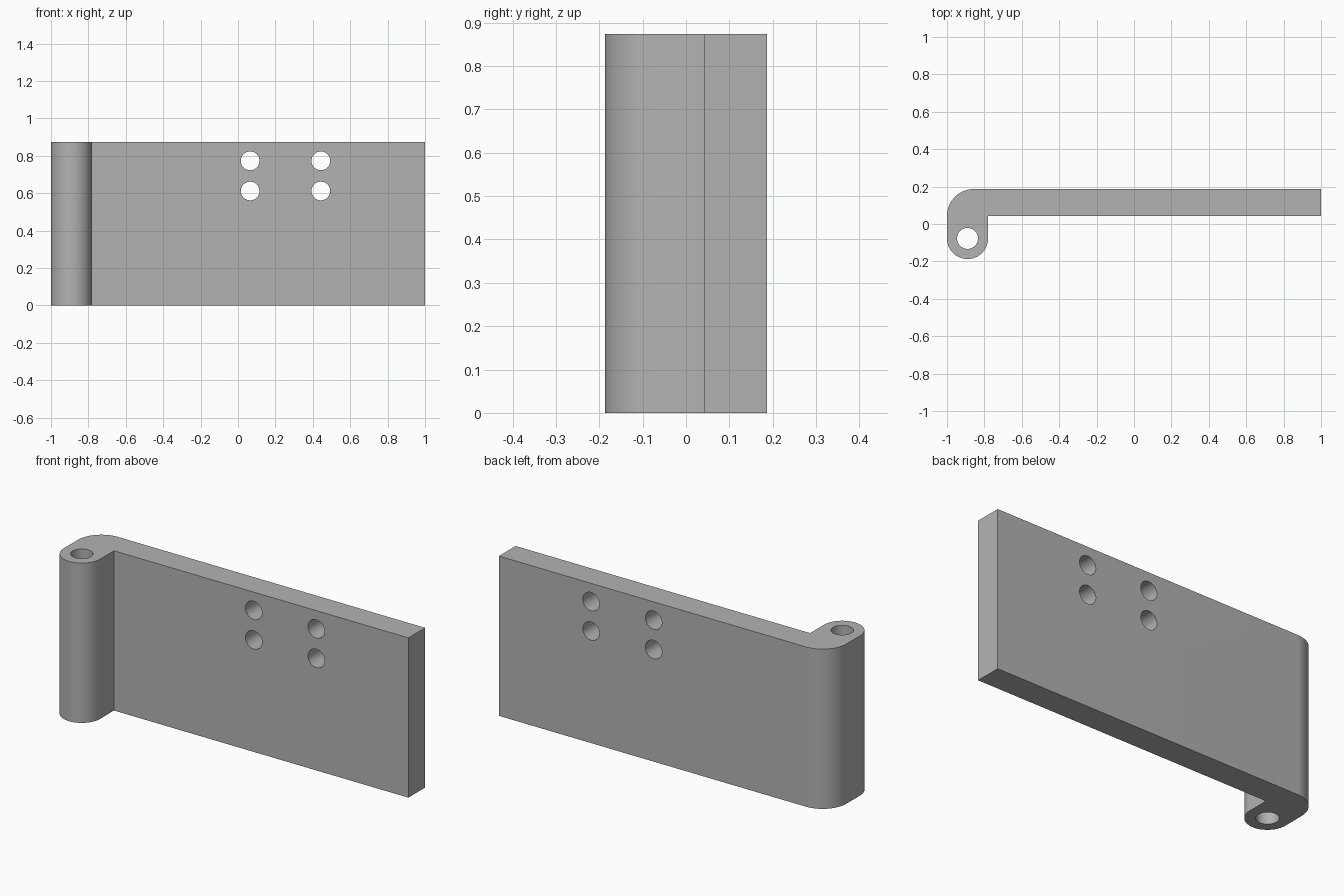
import bpy
import bmesh
from math import cos, sin, pi, radians

if "Cube" in bpy.data.objects:
    bpy.data.objects.remove(bpy.data.objects["Cube"])

HEIGHT = 0.873
BACK, FACE = 0.187, 0.043          # back and front of the plate
BARREL_R = 0.11
BARREL_X, BARREL_Y = -1 + BARREL_R, -BACK + BARREL_R
BEND_R = BACK - FACE

steel = bpy.data.materials.new("steel_grey")
steel.use_nodes = True
colour = (0.45, 0.45, 0.45, 1)
steel.diffuse_color = colour
steel.node_tree.nodes["Principled BSDF"].inputs["Base Color"].default_value = colour


def arc(cx, cy, r, start, end, steps):
    angles = [start + (end - start) * i / steps for i in range(steps + 1)]
    return [(cx + r * cos(a), cy + r * sin(a)) for a in angles]


def drill(target, location, radius, axis_rotation):
    """Cut a round hole through the target."""
    bpy.ops.mesh.primitive_cylinder_add(vertices=48, radius=radius, depth=3,
                                        location=location, rotation=axis_rotation)
    cutter = bpy.context.object
    cutter.hide_render = True
    cutter.data.materials.append(steel)
    mod = target.modifiers.new("hole", 'BOOLEAN')
    mod.operation, mod.solver, mod.object = 'DIFFERENCE', 'EXACT', cutter
    bpy.context.view_layer.objects.active = target
    bpy.ops.object.modifier_apply(modifier=mod.name)
    bpy.data.objects.remove(cutter)


# Hinge leaf: plate, rounded bend and barrel as one extruded profile
profile = [(1, FACE), (1, BACK)]
profile += arc(-1 + BEND_R, BACK - BEND_R, BEND_R, pi / 2, pi, 20)
profile += arc(BARREL_X, BARREL_Y, BARREL_R, pi, 2 * pi, 36)
profile += [(BARREL_X + BARREL_R, FACE)]

bm = bmesh.new()
base = bm.faces.new([bm.verts.new((x, y, 0)) for x, y in profile])
top = bmesh.ops.extrude_face_region(bm, geom=[base])["geom"]
bmesh.ops.translate(bm, vec=(0, 0, HEIGHT),
                    verts=[v for v in top if isinstance(v, bmesh.types.BMVert)])
bmesh.ops.recalc_face_normals(bm, faces=bm.faces)
mesh = bpy.data.meshes.new("hinge_leaf")
bm.to_mesh(mesh)
bm.free()
leaf = bpy.data.objects.new("hinge_leaf", mesh)
bpy.context.collection.objects.link(leaf)
mesh.materials.append(steel)

# Pin hole down the barrel
drill(leaf, (BARREL_X, BARREL_Y, HEIGHT / 2), 0.056, (0, 0, 0))

# Four screw holes through the plate
for x in (0.065, 0.443):
    for z in (0.612, 0.773):
        drill(leaf, (x, 0, z), 0.05, (pi / 2, 0, 0))

bpy.ops.object.select_all(action='DESELECT')
leaf.select_set(True)
bpy.context.view_layer.objects.active = leaf
bpy.ops.object.shade_smooth_by_angle(angle=radians(30))
